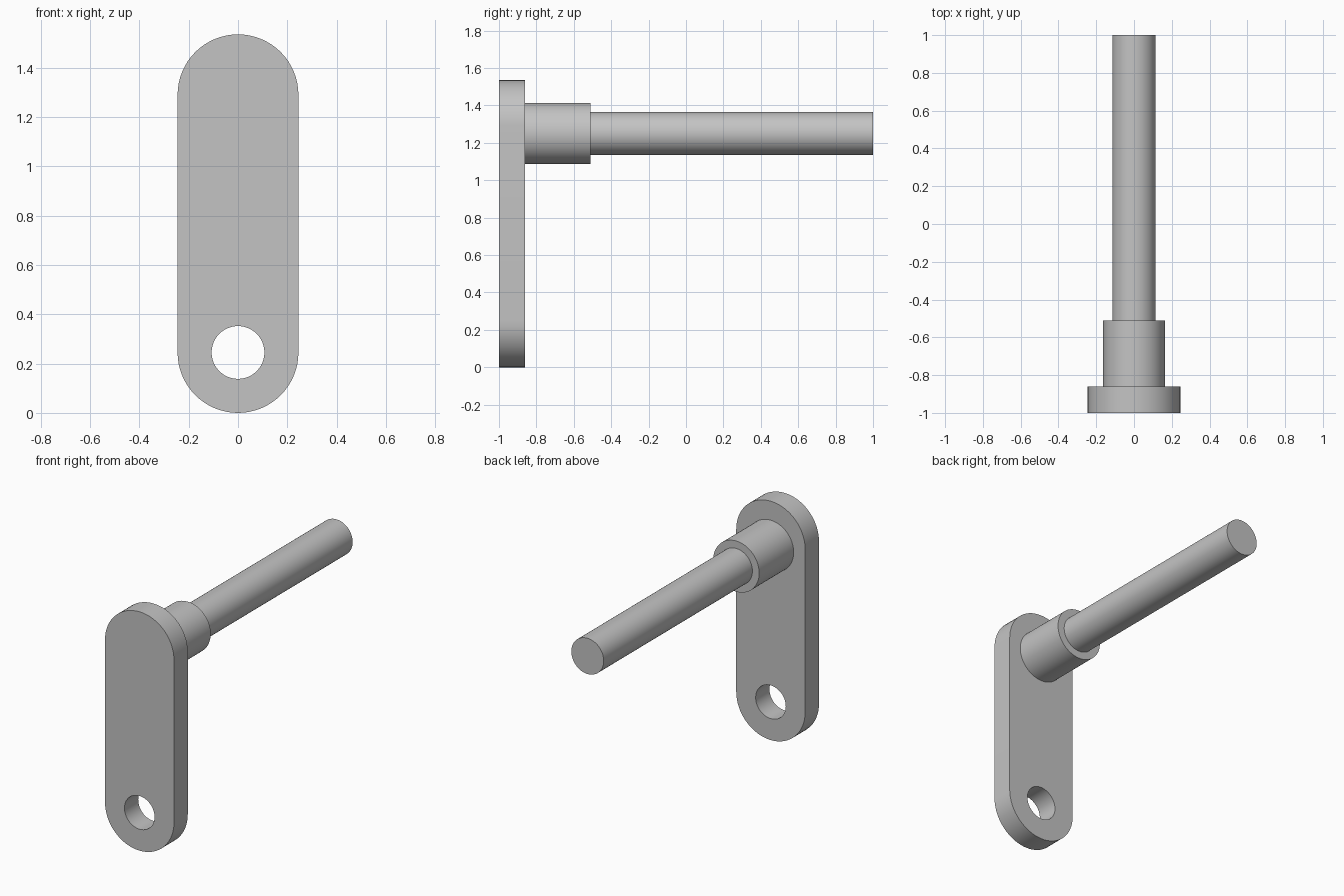
import bpy
import bmesh
from math import sin, cos, pi, radians
from mathutils import Matrix

cube = bpy.data.objects.get("Cube")
if cube:
    bpy.data.objects.remove(cube, do_unlink=True)

GREY = (0.55, 0.55, 0.55, 1.0)
steel = bpy.data.materials.new("plain_grey")
steel.use_nodes = True
steel.diffuse_color = GREY
steel.node_tree.nodes["Principled BSDF"].inputs["Base Color"].default_value = GREY

FRONT, PLATE_BACK, COLLAR_BACK, REAR = -1.0, -0.86, -0.51, 1.0
HEIGHT, HALF_WIDTH, HOLE_RADIUS = 1.535, 0.245, 0.107
PIVOT_Z = 1.25


def finish(name, bm):
    bmesh.ops.recalc_face_normals(bm, faces=bm.faces)
    mesh = bpy.data.meshes.new(name)
    bm.to_mesh(mesh)
    bm.free()
    mesh.materials.append(steel)
    obj = bpy.data.objects.new(name, mesh)
    bpy.context.collection.objects.link(obj)
    bpy.ops.object.select_all(action='DESELECT')
    obj.select_set(True)
    bpy.context.view_layer.objects.active = obj
    bpy.ops.object.shade_smooth_by_angle(angle=radians(30))
    return obj


def cylinder(name, radius, y0, y1):
    bm = bmesh.new()
    place = Matrix.Translation((0, (y0 + y1) / 2, PIVOT_Z)) @ Matrix.Rotation(pi / 2, 4, 'X')
    bmesh.ops.create_cone(bm, cap_ends=True, segments=64, radius1=radius,
                          radius2=radius, depth=y1 - y0, matrix=place)
    return finish(name, bm)


def slot_loop(bm, radius, z_low, z_high, y):
    """Rounded slot outline made of an upper and a lower half circle."""
    steps = 32
    return [bm.verts.new((radius * cos(start + pi * i / steps), y,
                          z + radius * sin(start + pi * i / steps)))
            for start, z in ((0, z_high), (pi, z_low)) for i in range(steps + 1)]


# Crank plate: round-ended bar with a hole through its lower end
bm = bmesh.new()
low, high = HALF_WIDTH, HEIGHT - HALF_WIDTH
loops = [slot_loop(bm, HALF_WIDTH, low, high, FRONT),
         slot_loop(bm, HALF_WIDTH, low, high, PLATE_BACK),
         slot_loop(bm, HOLE_RADIUS, low, low, PLATE_BACK),
         slot_loop(bm, HOLE_RADIUS, low, low, FRONT)]
for a, b in zip(loops, loops[1:] + loops[:1]):
    for i in range(len(a)):
        j = (i + 1) % len(a)
        bm.faces.new((a[i], a[j], b[j], b[i]))
bmesh.ops.remove_doubles(bm, verts=bm.verts, dist=0.0001)
finish("crank_plate", bm)

# Stepped shaft behind the plate
cylinder("shaft_collar", 0.163, PLATE_BACK, COLLAR_BACK)
cylinder("shaft_rod", 0.115, COLLAR_BACK, REAR)
